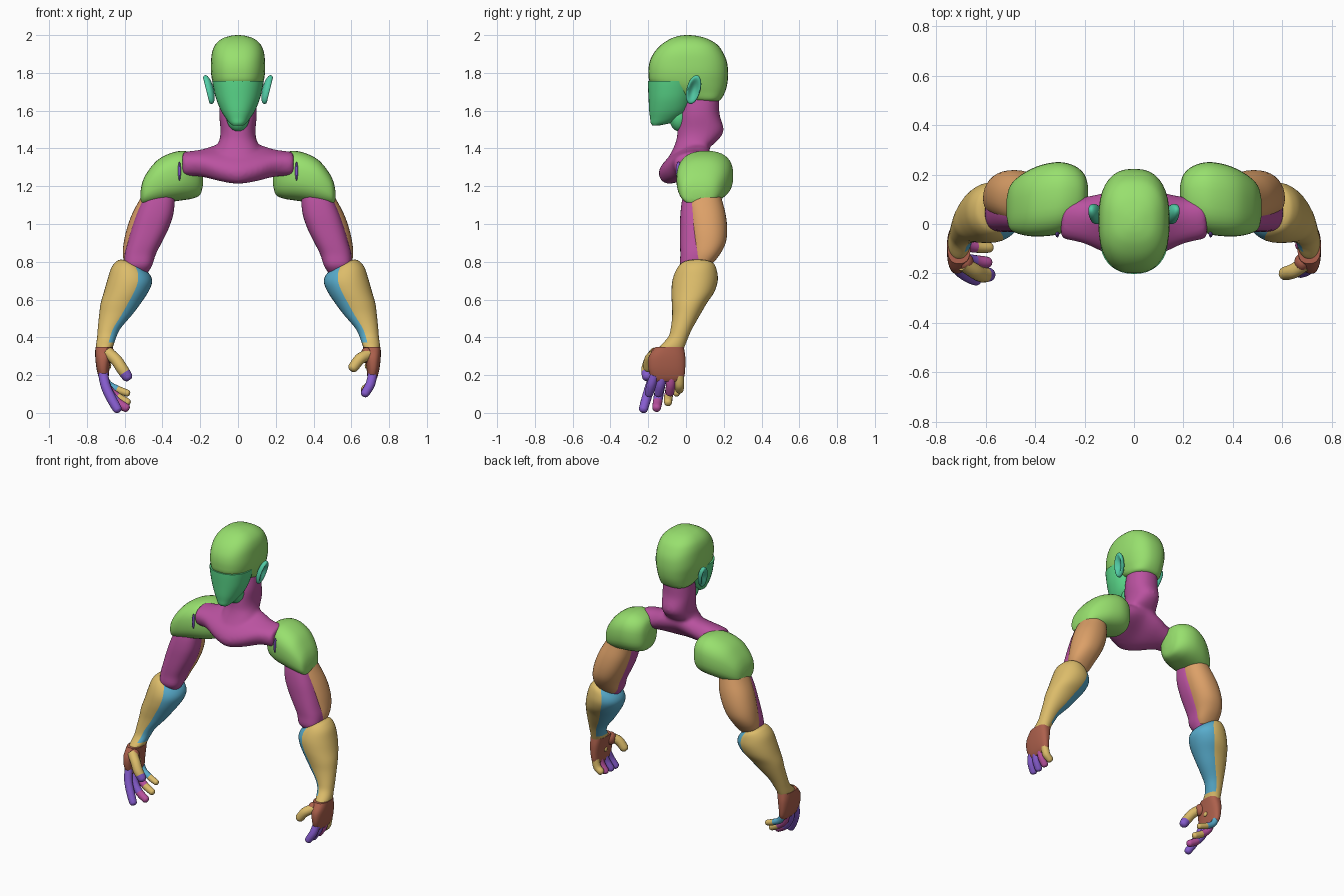
import bpy, bmesh, math
from mathutils import Vector, Euler

if "Cube" in bpy.data.objects:
    bpy.data.objects.remove(bpy.data.objects["Cube"])

def lin(v):
    v /= 255
    return v / 12.92 if v < 0.04 else ((v + 0.055) / 1.055) ** 2.4

def mat(name, r, g, b):
    m = bpy.data.materials.new(name)
    m.diffuse_color = (lin(r), lin(g), lin(b), 1)
    m.use_nodes = True
    m.node_tree.nodes["Principled BSDF"].inputs["Base Color"].default_value = m.diffuse_color
    return m

LIME = mat("lime green", 152, 224, 110)
FACE = mat("sea green", 90, 216, 138)
TEAL = mat("teal", 82, 204, 166)
MAGENTA = mat("magenta", 186, 82, 160)
ORANGE = mat("orange", 220, 160, 104)
TAN = mat("sand", 220, 188, 106)
BLUE = mat("sky blue", 88, 172, 204)
BROWN = mat("brick brown", 172, 96, 76)
PURPLE = mat("violet", 134, 92, 206)

def sec(c, u, v):
    return [Vector(c), Vector(u), Vector(v)]

def zsec(z, x0, x1, y0, y1, s=1, tilt=0):
    """Horizontal section from its x and y limits; s mirrors in x."""
    return sec((s * (x0 + x1) / 2, (y0 + y1) / 2, z), (s * (x1 - x0) / 2, 0, tilt), (0, (y1 - y0) / 2, 0))

def xsec(x, y0, y1, z0, z1, s=1):
    return sec((s * x, (y0 + y1) / 2, (z0 + z1) / 2), (0, (y1 - y0) / 2, 0), (0, 0, (z1 - z0) / 2))

def loft(bm, secs, n=36, p=2.0, steps=4, rule=None):
    """Skin superellipse sections with smooth interpolation and end caps."""
    def cr(a, b, c, d, t):
        return 0.5 * (2 * b + (c - a) * t + (2 * a - 5 * b + 4 * c - d) * t * t + (3 * b - a - 3 * c + d) * t ** 3)
    fine = []
    for i in range(len(secs) - 1):
        q = [secs[max(0, i - 1)], secs[i], secs[i + 1], secs[min(len(secs) - 1, i + 2)]]
        for k in range(steps):
            fine.append([cr(q[0][j], q[1][j], q[2][j], q[3][j], k / steps) for j in range(3)])
    fine.append(secs[-1])
    rings = []
    for c, u, v in fine:
        ring = []
        for k in range(n):
            a = 2 * math.pi * k / n
            ca, sa = math.cos(a), math.sin(a)
            e = 2 / p
            ring.append(bm.verts.new(c + u * math.copysign(abs(ca) ** e, ca) + v * math.copysign(abs(sa) ** e, sa)))
        rings.append(ring)
    for i in range(len(rings) - 1):
        for k in range(n):
            f = bm.faces.new((rings[i][k], rings[i][(k + 1) % n], rings[i + 1][(k + 1) % n], rings[i + 1][k]))
            if rule:
                a = 2 * math.pi * (k + 0.5) / n
                f.material_index = rule(math.cos(a), math.sin(a), (i + 0.5) / (len(rings) - 1))
    bm.faces.new(rings[0])
    end = bm.faces.new(rings[-1])
    if rule:
        end.material_index = rule(1, 0, 1)

def finish(name, bm, mats, angle=50):
    bmesh.ops.recalc_face_normals(bm, faces=bm.faces)
    me = bpy.data.meshes.new(name)
    bm.to_mesh(me)
    bm.free()
    for m in mats:
        me.materials.append(m)
    ob = bpy.data.objects.new(name, me)
    bpy.context.collection.objects.link(ob)
    bpy.ops.object.select_all(action='DESELECT')
    ob.select_set(True)
    bpy.context.view_layer.objects.active = ob
    bpy.ops.object.shade_smooth_by_angle(angle=math.radians(angle))
    return ob

def part(name, secs, mats, **kw):
    bm = bmesh.new()
    loft(bm, secs, **kw)
    return finish(name, bm, mats)

def blob(name, loc, scale, m, rot=(0, 0, 0), dent=0):
    """Ellipsoid; dent hollows the side facing +x or -x."""
    bm = bmesh.new()
    bmesh.ops.create_uvsphere(bm, u_segments=32, v_segments=20, radius=1)
    R = Euler(rot).to_matrix()
    for v in bm.verts:
        c = v.co.copy()
        if dent and c.x * dent > 0:
            c.x *= 1.7 * (c.y ** 2 + c.z ** 2) - 0.2
        v.co = R @ Vector([c[i] * scale[i] for i in range(3)]) + Vector(loc)
    return finish(name, bm, [m])

def finger(name, pts, r, mats, split=0.5):
    pts = [Vector(q) for q in pts]
    d = (pts[-1] - pts[-2]).normalized()
    pts += [pts[-1] + d * r * 0.55, pts[-1] + d * r * 0.8]
    secs = []
    for i, q in enumerate(pts):
        t = (pts[min(i + 1, len(pts) - 1)] - pts[max(i - 1, 0)]).normalized()
        u = Vector((0, 1, 0)).cross(t).normalized()
        k = r * {1: 0.4, 2: 0.72, 3: 0.92}.get(len(pts) - i, 1)
        secs.append(sec(q, u * k, t.cross(u) * k))
    part(name, secs, mats, n=16, rule=lambda c, s, t: int(t > split and len(mats) > 1))

# Head
part("cranium", [zsec(z, -h, h, a, b) for z, a, b, h in (
    (1.645, .03, .16, .07), (1.66, 0, .185, .10), (1.70, -.10, .207, .117), (1.745, -.185, .219, .133),
    (1.80, -.199, .223, .143), (1.86, -.192, .216, .143), (1.91, -.167, .195, .137), (1.95, -.13, .165, .12),
    (1.98, -.083, .115, .087), (1.995, -.04, .062, .045), (2.0, -.005, .02, .01))], [LIME], p=2.5)
part("face", [zsec(z, -h, h, a, b) for z, a, b, h in (
    (1.522, -.178, -.14, .028), (1.535, -.187, -.08, .045), (1.56, -.19, -.03, .065), (1.60, -.195, .015, .09),
    (1.66, -.198, .04, .115), (1.72, -.201, .06, .13), (1.757, -.202, .07, .137))], [FACE], p=2.15)
blob("jaw_underside", (0, -.035, 1.57), (.062, .055, .08), FACE)
for s, side in ((1, "right"), (-1, "left")):
    blob("ear_" + side, (s * .155, .04, 1.712), (.026, .037, .08), TEAL, rot=(-.25, s * .24, 0), dent=s)

# Neck and collar, fused into one smooth skin
bm = bmesh.new()
loft(bm, [zsec(z, -h, h, a, b) for z, a, b, h in (
    (1.72, 0, .17, .085), (1.66, -.02, .175, .095), (1.58, -.035, .178, .10), (1.50, -.045, .20, .093),
    (1.45, -.05, .175, .097), (1.40, -.068, .12, .115), (1.34, -.10, .06, .12), (1.28, -.13, -.02, .10),
    (1.235, -.138, -.08, .05))], p=2.2)
half = ((.295, .02, 1.317, .068, .012, .012, .052), (.275, .02, 1.319, .08, .018, .015, .06),
        (.2, .015, 1.322, .087, .032, .03, .06), (.1, .002, 1.325, .115, .07, .04, .06),
        (0, -.01, 1.325, .125, .088, .04, .06))
full = [(-q[0], *q[1:]) for q in half] + list(half[-2::-1])
loft(bm, [sec((x, y, z), (0, a, b), (0, -c, d)) for x, y, z, a, b, c, d in full], p=2.4)
ob = finish("neck_and_collar", bm, [MAGENTA])
rm = ob.modifiers.new("fuse", 'REMESH')
rm.mode, rm.voxel_size, rm.use_smooth_shade = 'VOXEL', 0.01, True
sm = ob.modifiers.new("relax", 'SMOOTH')
sm.factor, sm.iterations = 0.5, 10

for s, side in ((1, "right"), (-1, "left")):
    # Shoulder cap with its thin strap mark
    part("shoulder_" + side, [xsec(*q, s) for q in (
        (.185, .08, .15, 1.21, 1.29), (.20, .03, .20, 1.155, 1.345), (.24, -.01, .235, 1.135, 1.375),
        (.30, -.04, .25, 1.125, 1.387), (.37, -.05, .24, 1.115, 1.37), (.43, -.048, .215, 1.105, 1.335),
        (.48, -.035, .18, 1.10, 1.275), (.505, -.015, .145, 1.105, 1.225), (.515, .03, .10, 1.13, 1.18))],
        [LIME], p=2.5)
    blob("shoulder_mark_" + side, (s * .31, -.04, 1.28), (.008, .014, .05), PURPLE)
    # Upper arm: front muscle and slightly wider back muscle
    part("upper_arm_front_" + side, [zsec(*q, s) for q in (
        (1.20, .34, .48, 0, .12), (1.13, .335, .505, -.02, .13), (1.05, .343, .538, -.03, .14),
        (.97, .37, .565, -.032, .15), (.90, .405, .585, -.032, .15), (.84, .435, .60, -.03, .14),
        (.78, .455, .60, -.03, .11), (.74, .48, .58, 0, .09))], [MAGENTA], p=2.5)
    part("upper_arm_back_" + side, [zsec(*q, s) for q in (
        (1.20, .34, .48, .02, .17), (1.13, .342, .52, .0, .19), (1.05, .352, .562, .005, .21),
        (.97, .378, .59, .012, .218), (.90, .41, .605, .02, .21), (.84, .44, .61, .025, .18),
        (.79, .46, .60, .03, .14), (.76, .48, .58, .04, .11))], [ORANGE], p=2.2)
    # Forearm: inner side blue, the rest sand
    part("forearm_" + side, [zsec(*q[:5], s, q[5]) for q in (
        (.80, .53, .615, 0, .12, .012), (.785, .50, .64, -.03, .15, .02), (.75, .465, .67, -.055, .164, .02),
        (.70, .455, .69, -.072, .168, .01), (.64, .475, .71, -.077, .15, 0), (.58, .515, .727, -.075, .11, 0),
        (.52, .56, .735, -.073, .075, 0), (.45, .62, .742, -.08, .035, 0), (.40, .645, .746, -.095, .012, 0),
        (.35, .662, .752, -.14, -.008, 0), (.32, .675, .745, -.15, -.02, 0))],
        [TAN, BLUE], p=2.1, rule=lambda c, v, t: int(c < -.28 and t < .84))
    # Palm with thumb mount and a small dot on the inner side
    part("palm_" + side, [zsec(*q, s) for q in (
        (.35, .66, .755, -.16, -.012), (.30, .67, .756, -.196, -.004), (.24, .68, .75, -.20, -.004),
        (.19, .685, .738, -.185, -.01), (.165, .692, .725, -.165, -.03))], [BROWN], p=2.6)
    blob("thumb_mount_" + side, (s * .68, -.155, .305), (.032, .037, .042), BROWN)
    blob("palm_dot_" + side, (s * .679, -.10, .25), (.008, .016, .016), TAN)

# Right hand: thumb and short curled finger stubs
finger("thumb_right", [(.69, -.16, .31), (.645, -.19, .285), (.612, -.20, .243)], .03, [TAN])
for name, y, dy, z, m in (("index", -.165, -.03, .105, PURPLE), ("middle", -.12, -.025, .105, PURPLE),
                          ("ring", -.075, -.01, .11, MAGENTA), ("little", -.035, 0, .125, TAN)):
    finger(name + "_finger_right", [(.712, y, .20), (.70, y + dy * .6, .15), (.674, y + dy, z)], .025, [m])

# Left hand: long relaxed fingers with coloured tips
finger("thumb_left", [(-.69, -.16, .32), (-.645, -.19, .28), (-.615, -.205, .235), (-.588, -.205, .195)],
       .031, [TAN, PURPLE], .5)
finger("index_finger_left", [(-.715, -.165, .21), (-.70, -.19, .14), (-.67, -.21, .075), (-.64, -.225, .022)],
       .026, [PURPLE])
finger("middle_finger_left", [(-.715, -.12, .21), (-.69, -.14, .12), (-.645, -.15, .06), (-.595, -.155, .028)],
       .025, [PURPLE, MAGENTA], .42)
finger("ring_finger_left", [(-.715, -.075, .21), (-.69, -.085, .13), (-.64, -.093, .085), (-.588, -.095, .057)],
       .023, [MAGENTA, TAN], .42)
finger("little_finger_left", [(-.715, -.035, .21), (-.69, -.038, .155), (-.64, -.045, .125), (-.588, -.05, .105)],
       .02, [BLUE, TAN], .42)
